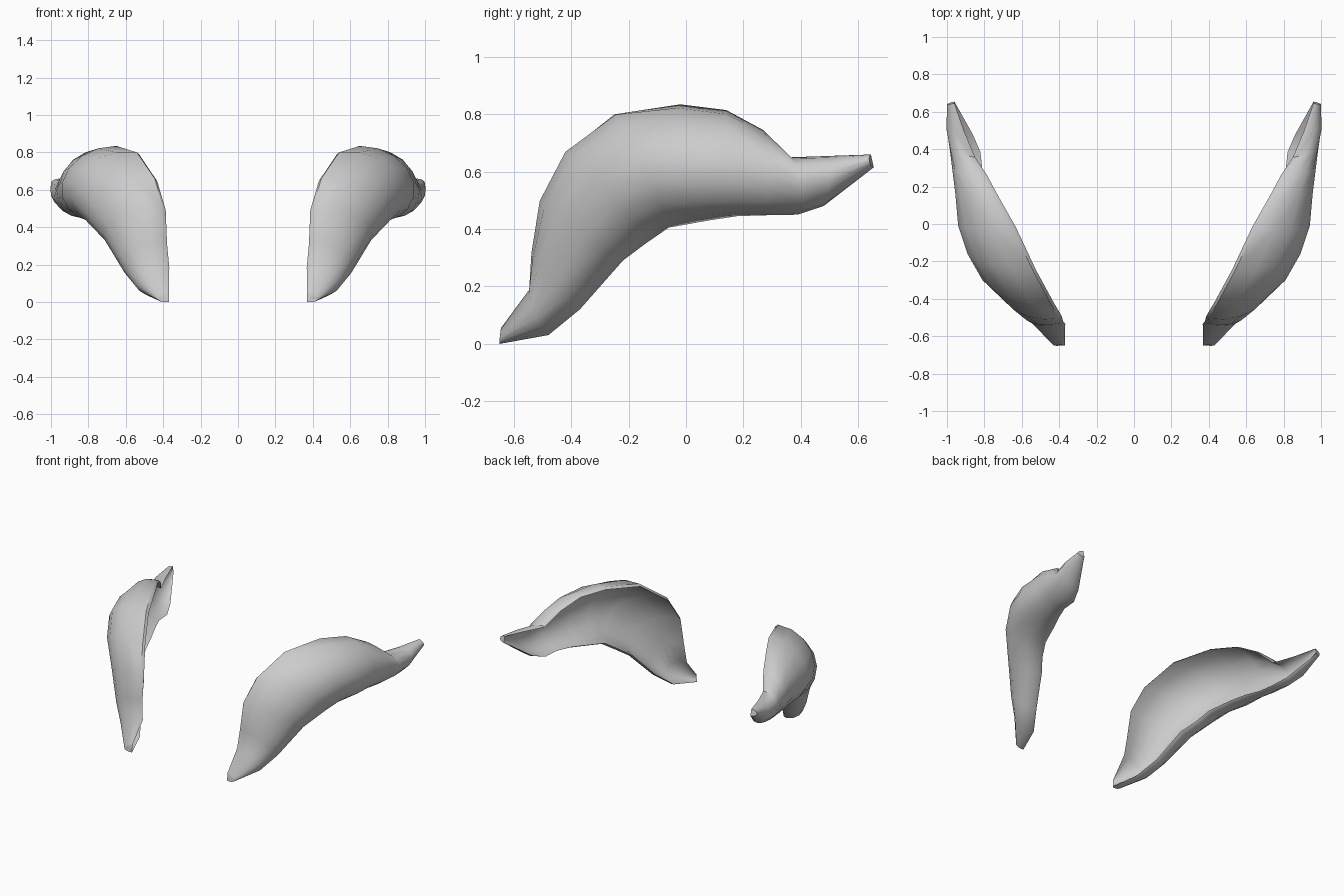
import bpy, bmesh, math
from mathutils import Vector as V

if "Cube" in bpy.data.objects:
    bpy.data.objects.remove(bpy.data.objects["Cube"])

# Sections from toe to tail: upper edge, widest bulge point, lower edge
SECTIONS = [
    ((.37, -.645, .055), (.43, -.65, .02), (.37, -.65, .0)),
    ((.385, -.54, .19), (.54, -.535, .12), (.45, -.48, .03)),
    ((.395, -.53, .32), (.605, -.49, .23), (.52, -.37, .12)),
    ((.40, -.505, .50), (.70, -.405, .41), (.60, -.22, .29)),
    ((.445, -.425, .66), (.81, -.30, .56), (.66, -.14, .35)),
    ((.54, -.25, .80), (.89, -.16, .64), (.70, -.06, .405)),
    ((.65, -.02, .835), (.94, -.01, .64), (.75, .08, .43)),
    ((.74, .14, .815), (.955, .16, .63), (.79, .18, .445)),
    ((.81, .27, .745), (.97, .28, .60), (.83, .28, .448)),
    ((.87, .36, .65), (.985, .40, .56), (.84, .39, .45)),
    ((.93, .50, .655), (1.0, .50, .57), (.88, .48, .48)),
    ((.96, .645, .66), (1.0, .64, .635), (.96, .655, .615)),
]
STEPS = 8


def arc(top, mid, low, width, depth, shift):
    """Half-ellipse from the upper edge over the bulge to the lower edge."""
    top, mid, low = V(top), V(mid), V(low)
    c = (top + low) / 2
    base = c - (mid - c).normalized() * shift
    return [base + (top - low) / 2 * math.cos(a) * width + (mid - c) * math.sin(a) * depth
            for a in (math.pi * i / STEPS for i in range(STEPS + 1))]


# Domed shell with a hollow inner side and a narrow rim, solid at both tips
bm = bmesh.new()
rings = []
for k, s in enumerate(SECTIONS):
    tip = k in (0, len(SECTIONS) - 1)
    inner = (.9, 0, 0) if tip else (.94, .9, .02)
    pts = arc(*s, 1, 1, 0) + arc(*s, *inner)[::-1]
    rings.append([bm.verts.new(p) for p in pts])
n = len(rings[0])
for a, b in zip(rings, rings[1:]):
    for i in range(n):
        j = (i + 1) % n
        bm.faces.new((a[i], a[j], b[j], b[i]))

# End caps joining outer and inner skins
for r in (rings[0], rings[-1]):
    for i in range(STEPS):
        bm.faces.new((r[i], r[i + 1], r[n - 2 - i], r[n - 1 - i]))
bmesh.ops.recalc_face_normals(bm, faces=bm.faces)
mesh = bpy.data.meshes.new("curved_side_shells")
bm.to_mesh(mesh)
bm.free()
shell = bpy.data.objects.new("curved_side_shells", mesh)
bpy.context.collection.objects.link(shell)

# Matching shell on the other side
shell.modifiers.new("mirror", 'MIRROR').use_clip = False
bpy.context.view_layer.objects.active = shell
shell.select_set(True)
bpy.ops.object.shade_smooth_by_angle(angle=math.radians(45))
